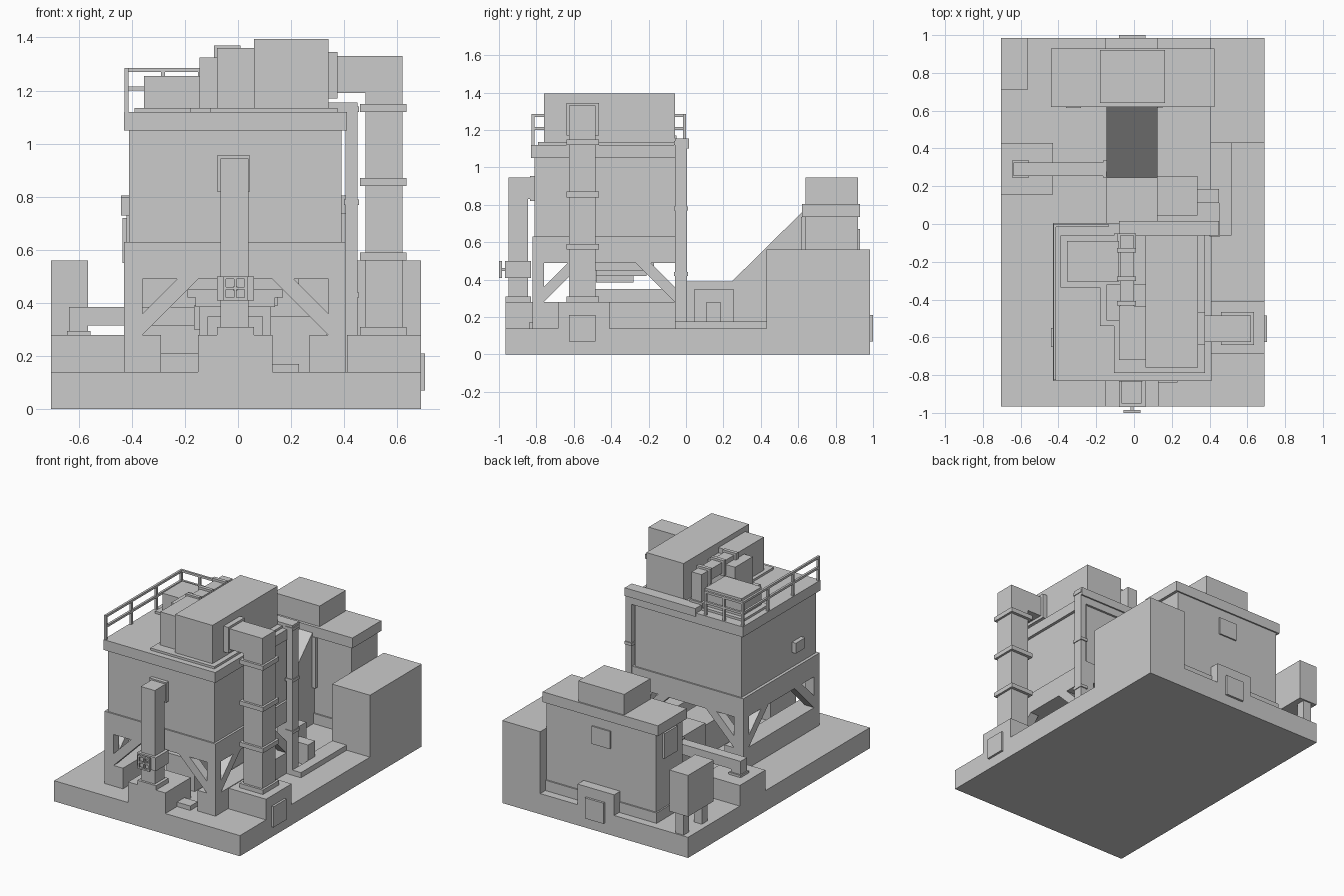
import bpy, bmesh


def finish(name, bm):
    bmesh.ops.recalc_face_normals(bm, faces=bm.faces)
    me = bpy.data.meshes.new(name)
    bm.to_mesh(me)
    bm.free()
    ob = bpy.data.objects.new(name, me)
    bpy.context.collection.objects.link(ob)
    return ob


def box(name, x0, x1, y0, y1, z0, z1):
    bm = bmesh.new()
    bmesh.ops.create_cube(bm, size=1)
    for v in bm.verts:
        v.co = ((x0 + x1) / 2 + v.co.x * (x1 - x0),
                (y0 + y1) / 2 + v.co.y * (y1 - y0),
                (z0 + z1) / 2 + v.co.z * (z1 - z0))
    return finish(name, bm)


def prism(name, pts, axis, a, b):
    """Extrude a (horizontal, z) profile along 'x' or 'y' from a to b."""
    bm = bmesh.new()
    place = (lambda h, z, d: (d, h, z)) if axis == 'x' else (lambda h, z, d: (h, d, z))
    lo = [bm.verts.new(place(h, z, a)) for h, z in pts]
    hi = [bm.verts.new(place(h, z, b)) for h, z in pts]
    bm.faces.new(lo)
    bm.faces.new(hi)
    n = len(pts)
    for i in range(n):
        j = (i + 1) % n
        bm.faces.new((lo[i], lo[j], hi[j], hi[i]))
    return finish(name, bm)


# Base slab, connection pads and their hatch plates
box("base_slab", -.705, .69, -.965, .985, 0, .14)
box("front_pad", -.15, .13, -.965, -.69, .14, .28)
box("right_pad", .41, .69, -.685, -.41, .14, .28)
box("left_pad", -.705, -.43, .155, .43, .14, .28)
box("back_pad", -.15, .125, .71, .985, .14, .28)
box("tall_block", .405, .69, .43, .985, .14, .56)
box("right_hatch", .69, .705, -.625, -.485, .07, .21)
box("back_hatch", -.08, .06, .985, 1.0, .07, .21)

# Cabinet on two legs
box("cabinet", -.705, -.565, .71, .985, .28, .56)
for y in (.75, .945):
    box("cabinet_leg", -.665, -.605, y - .03, y + .03, .14, .28)

# Tower frame: footings, legs, ring beam, diagonal braces
X0, X1, Y0, Y1 = -.43, .405, -.82, .0
for a, b in ((X0, -.29), (.27, X1)):
    box("footing", a, b, Y0, Y1, .14, .28)
for a, b in ((X0, -.36), (.34, X1)):
    for c, d in ((Y0, -.76), (-.06, Y1)):
        box("frame_leg", a, b, c, d, .28, .49)
box("ring_beam", X0, X1, Y0, Y1, .49, .63)


def braces(lo, hi, axis, a, b):
    for s, sg in ((lo, 1), (hi, -1)):
        pts = [(s, .28), (s + sg * .21, .49), (s + sg * .13, .49), (s, .36)]
        prism("frame_brace", pts, axis, a, b)


for c, d in ((Y0, -.76), (-.06, Y1)):
    braces(-.36, .34, 'y', c, d)
for a, b in ((X0, -.36), (.34, X1)):
    braces(-.76, -.06, 'x', a, b)

# Tower body and roof cap
box("tower_body", -.41, .39, -.81, -.01, .63, 1.05)
box("roof_cap", -.43, .41, -.83, .005, 1.05, 1.12)
box("body_side_box", -.44, -.41, -.65, -.55, .73, .8)

# Stepped outlet below the tower and the conveyor bed
box("outlet_upper", -.23, .23, -.55, -.17, .45, .49)
box("outlet_middle", -.19, .17, -.48, -.21, .42, .45)
box("outlet_lower", -.16, .14, -.48, -.28, .385, .42)
box("conveyor_under_tower", -.115, .095, -.6, 0, .14, .35)
prism("conveyor_ramp", [(0, .14), (.64, .14), (.64, .78), (.245, .39), (0, .39)],
      'x', -.145, .125)
box("front_step", .13, .23, -.84, -.76, .14, .17)

# Rear building
box("building_plinth", -.43, .415, .63, .93, .14, .21)
box("building_body", -.42, .405, .64, .92, .21, .74)
box("building_roof", -.44, .425, .62, .93, .735, .805)
box("roof_housing", -.18, .165, .64, .92, .805, .945)
box("building_left_panel", -.435, -.42, .71, .85, .55, .72)
box("building_back_panel", -.08, .06, .92, .93, .55, .67)
box("ramp_jamb", .125, .15, .615, .64, .39, .735)
box("wall_lamp", -.36, -.28, .615, .64, .6, .66)

# Side pump box, link and cable tray
box("pump_box", .125, .335, .045, .255, .14, .35)
box("pump_link", .335, .45, .11, .185, .14, .28)
box("cable_tray", .45, .515, -.06, .435, .14, .175)
box("tray_branch", .405, .45, .185, .435, .14, .175)

# Cable column with clamps, running over the roof edge
box("cable_column", .405, .45, -.06, .005, .14, 1.155)
box("cable_duct_roof", -.08, .45, -.06, .015, 1.1, 1.155)
for z in (.43, .78, 1.13):
    box("column_clamp", .4, .455, -.065, .012, z - .01, z + .01)

# Front riser pipe with valve
box("front_pipe", -.065, .04, -.95, -.845, .28, .945)
box("front_pipe_elbow", -.065, .04, -.85, -.82, .83, .945)
box("front_pipe_collar", -.08, .045, -.835, -.805, .82, .955)
box("front_pipe_foot", -.08, .06, -.965, -.83, .28, .31)
box("valve_body", -.08, .06, -.968, -.83, .41, .5)
box("valve_stem", -.018, -.002, -.99, -.96, .447, .463)
for d in (-.04, 0, .04):
    box("valve_wheel_upright", -.015 + d, -.005 + d, -1.0, -.985, .41, .5)
    box("valve_wheel_bar", -.055, .035, -1.0, -.985, .45 + d, .46 + d)

# Right exhaust duct
box("exhaust_riser", .48, .62, -.625, -.485, .28, 1.33)
box("exhaust_crossover", .36, .49, -.625, -.485, 1.19, 1.33)
box("exhaust_collar", .34, .375, -.64, -.465, 1.17, 1.345)
for z in (.28, .56, .84, 1.12):
    box("exhaust_flange", .46, .635, -.64, -.465, z, z + .03)

# Left inlet pipe
box("inlet_pipe_foot", -.645, -.555, .245, .335, .28, .295)
box("inlet_pipe_riser", -.637, -.565, .255, .325, .28, .385)
box("inlet_pipe", -.57, -.145, .255, .325, .315, .385)
box("inlet_pipe_collar", -.165, -.145, .245, .335, .3, .39)

# Roof machinery on a stepped mounting plate
box("mount_plate_main", -.105, .375, -.79, -.05, 1.12, 1.135)
box("mount_plate_middle", -.18, -.1, -.54, -.06, 1.12, 1.135)
box("mount_plate_left", -.39, -.18, -.335, -.06, 1.12, 1.135)
box("main_fan_housing", .06, .34, -.76, -.06, 1.13, 1.395)
box("motor_box", -.355, -.08, -.305, -.09, 1.13, 1.255)
box("gear_box", -.145, .06, -.51, -.32, 1.13, 1.325)
box("filter_box", -.08, .06, -.72, -.435, 1.13, 1.36)
box("roof_pipe", -.075, .0, -.44, -.06, 1.28, 1.355)
box("roof_pipe_drop", -.075, .0, -.13, -.06, 1.12, 1.355)
for y in (-.42, -.29, -.14):
    box("roof_pipe_flange", -.09, .01, y - .012, y + .012, 1.265, 1.37)
box("roof_pipe_foot", -.09, .01, -.14, -.05, 1.12, 1.17)

# Roof railing along the left side and part of the back
T = .015
for z in (1.2, 1.27):
    box("left_rail", -.427, -.427 + T, -.825, .0, z, z + T)
    box("back_rail", -.427, -.135, -.015, .0, z, z + T)
for y in (-.825, -.555, -.285, -.015):
    box("left_rail_post", -.427, -.427 + T, y, y + T, 1.12, 1.28)
for x in (-.29, -.15):
    box("back_rail_post", x, x + T, -.015, .0, 1.12, 1.28)
